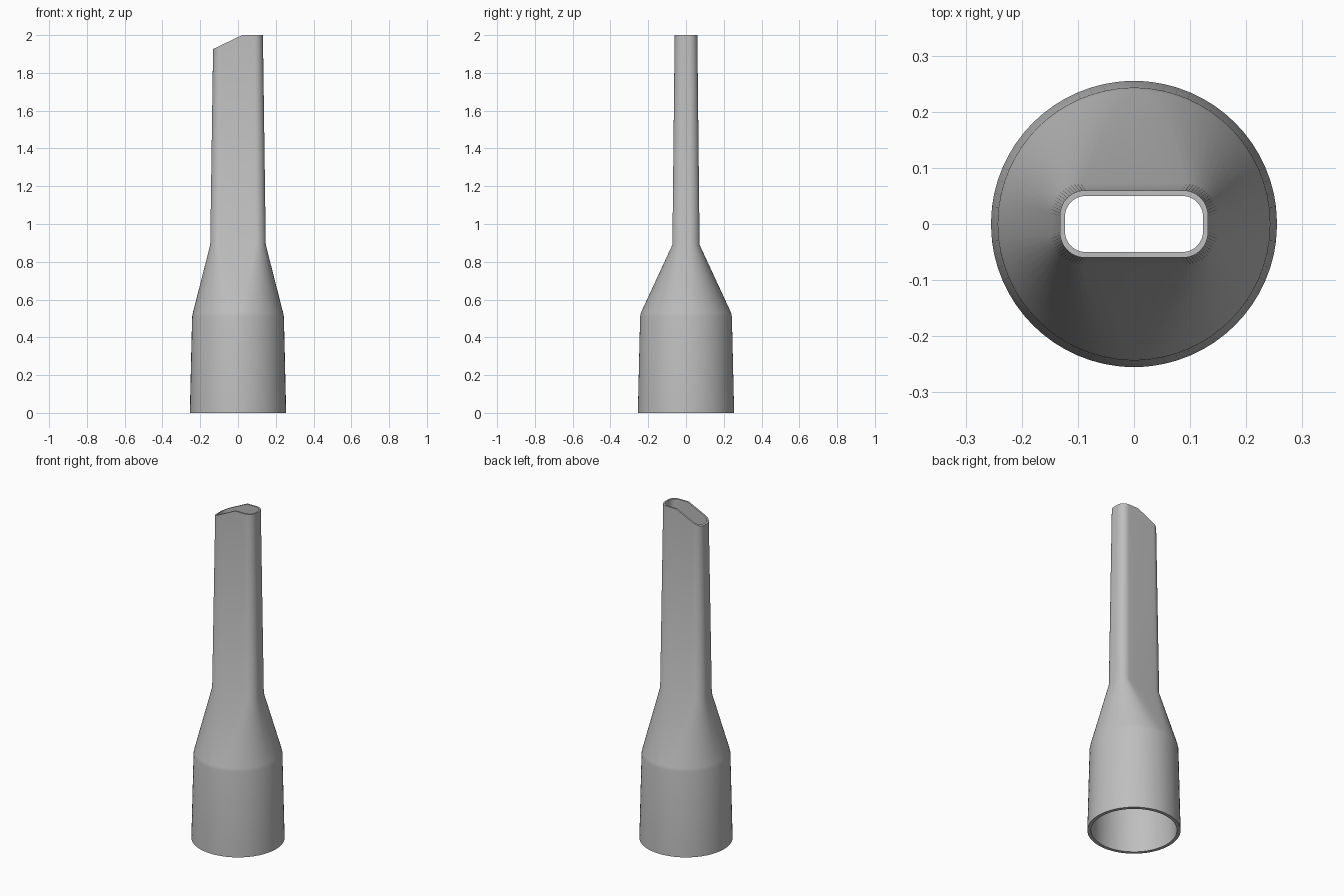
import bpy
import bmesh
import math

cube = bpy.data.objects.get("Cube")
if cube:
    bpy.data.objects.remove(cube, do_unlink=True)

grey = bpy.data.materials.new("plain grey")
grey.use_nodes = True
colour = (0.52, 0.52, 0.52, 1)
grey.diffuse_color = colour
grey.node_tree.nodes["Principled BSDF"].inputs["Base Color"].default_value = colour

STEPS = 14       # segments per rounded corner
MARGIN = 7       # half the circle arc, in degrees, that blends into each flat side
TOP = 2.0
BREAK = 0.25     # where the slanted tip begins, as a fraction of the flat side


def outline():
    """Matching points: circle angle, corner-centre factors, corner arc angle."""
    points = []
    for k, (ux, uy) in enumerate(((1, 1), (-1, 1), (-1, -1), (1, -1))):
        start = 90 * k
        for i in range(STEPS + 1):
            t = i / STEPS
            points.append((start + MARGIN + (90 - 2 * MARGIN) * t, ux, uy, start + 90 * t))
        # points along the flat that follows this corner
        end = start + 90
        if k % 2 == 0:
            for f in (0.6, BREAK, -0.2, -0.6):
                f_x = f if k == 0 else -f
                if k == 2:
                    f_x = {0.6: -0.6, BREAK: -0.2, -0.2: BREAK, -0.6: 0.6}[f]
                points.append((end - MARGIN * f_x * uy, f_x, uy, end))
        else:
            points.append((end, ux, 0, end))
    return points


POINTS = outline()


def circle(radius, z):
    return [(radius * math.cos(math.radians(c)), radius * math.sin(math.radians(c)), z)
            for c, ux, uy, a in POINTS]


def slot(hx, hy, r, z, slanted=False):
    ring = []
    for c, ux, uy, a in POINTS:
        x = (hx - r) * ux + r * math.cos(math.radians(a))
        y = (hy - r) * uy + r * math.sin(math.radians(a))
        drop = max(0, 0.022 - x) * 0.48 if slanted else 0
        ring.append((x, y, z - drop))
    return ring


# Outer wall going up, then inner wall coming back down
rings = [
    circle(0.255, 0), circle(0.243, 0.51), circle(0.239, 0.53),
    slot(0.147, 0.072, 0.052, 0.89), slot(0.132, 0.06, 0.045, TOP, True),
    slot(0.123, 0.05, 0.037, TOP, True), slot(0.136, 0.061, 0.043, 0.89),
    circle(0.223, 0.52), circle(0.235, 0),
]

bm = bmesh.new()
loops = [[bm.verts.new(p) for p in ring] for ring in rings]
count = len(POINTS)
for n, low in enumerate(loops):
    high = loops[(n + 1) % len(loops)]
    for i in range(count):
        j = (i + 1) % count
        bm.faces.new((low[i], low[j], high[j], high[i]))
bmesh.ops.recalc_face_normals(bm, faces=bm.faces)

mesh = bpy.data.meshes.new("crevice_nozzle")
bm.to_mesh(mesh)
bm.free()
mesh.materials.append(grey)
nozzle = bpy.data.objects.new("crevice_nozzle", mesh)
bpy.context.collection.objects.link(nozzle)

# Smooth walls with crisp rims
bpy.ops.object.select_all(action='DESELECT')
nozzle.select_set(True)
bpy.context.view_layer.objects.active = nozzle
bpy.ops.object.shade_smooth_by_angle(angle=math.radians(35))
